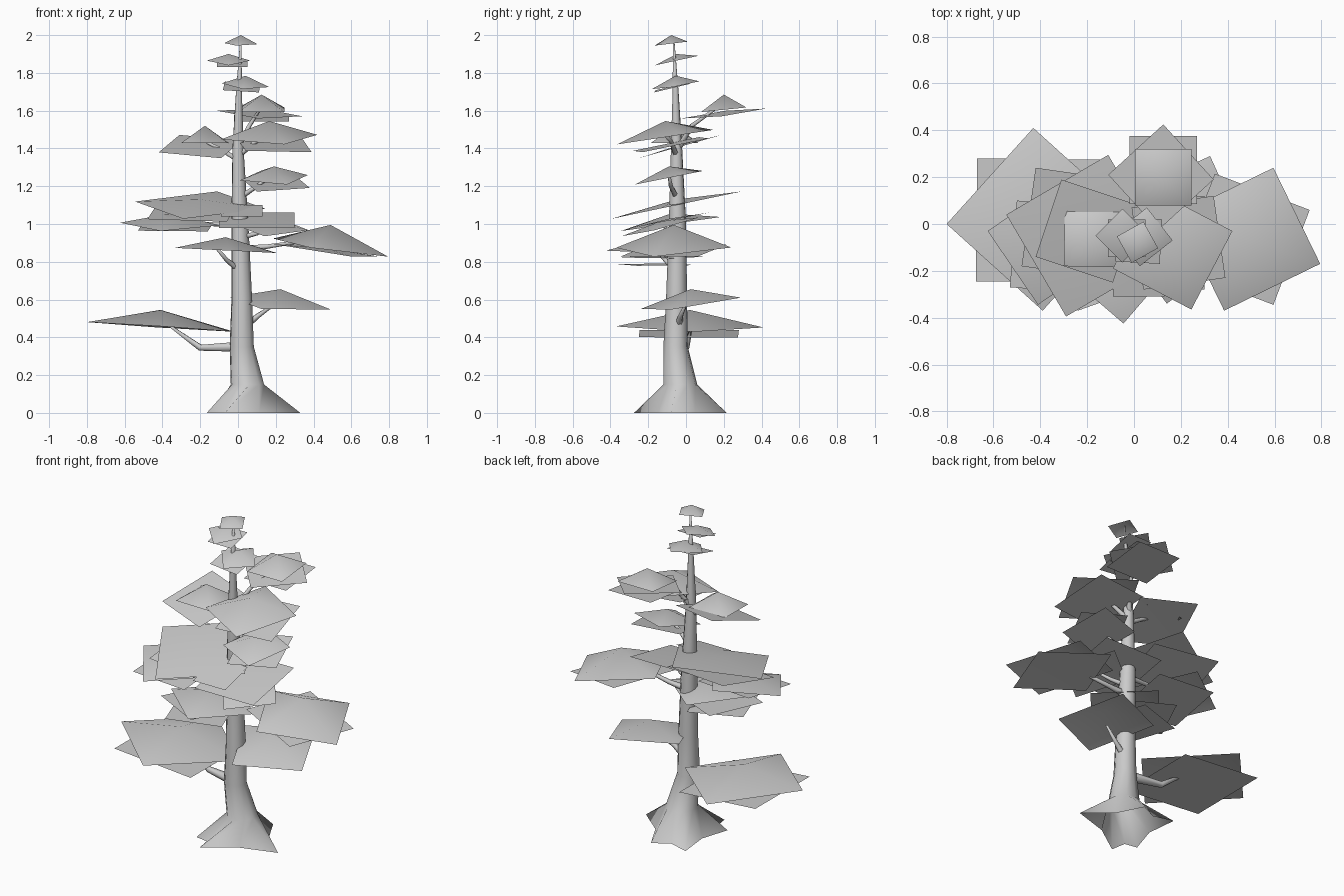
import bpy
import bmesh
import math
from mathutils import Vector

cube = bpy.data.objects.get("Cube")
if cube:
    bpy.data.objects.remove(cube, do_unlink=True)

# One plain grey for the whole tree
grey = bpy.data.materials.new("light_grey")
grey.use_nodes = True
grey.diffuse_color = (0.6, 0.6, 0.6, 1)
shader = next(n for n in grey.node_tree.nodes if n.type == "BSDF_PRINCIPLED")
shader.inputs["Base Color"].default_value = (0.6, 0.6, 0.6, 1)
shader.inputs["Roughness"].default_value = 0.9


def finish(name, bm):
    """Turn a bmesh into a smooth-shaded grey object."""
    mesh = bpy.data.meshes.new(name)
    for face in bm.faces:
        face.smooth = True
    bm.to_mesh(mesh)
    bm.free()
    mesh.materials.append(grey)
    obj = bpy.data.objects.new(name, mesh)
    bpy.context.scene.collection.objects.link(obj)


def foliage(name, centre, corner, slope=(0, 0), dome=0.0):
    """Square leaf sheet: corner is the offset from centre to one corner."""
    bm = bmesh.new()
    cx, cy, cz = centre
    dx, dy = corner
    rim = []
    for _ in range(4):
        height = cz + slope[0] * dx + slope[1] * dy
        rim.append(bm.verts.new((cx + dx, cy + dy, height)))
        dx, dy = -dy, dx
    apex = bm.verts.new((cx, cy, cz + dome))
    for i in range(4):
        bm.faces.new((rim[i], rim[(i + 1) % 4], apex))
    finish(name, bm)


def skin(bm, rings):
    """Bridge rings of vertices into a tube with a closed end."""
    sides = len(rings[0])
    for low, high in zip(rings, rings[1:]):
        for i in range(sides):
            j = (i + 1) % sides
            bm.faces.new((low[i], low[j], high[j], high[i]))
    bm.faces.new(rings[-1])


def branch(name, points, start=0.016, end=0.007):
    """Tapered six-sided limb along a short path."""
    bm = bmesh.new()
    path = [Vector(p) for p in points]
    rings = []
    for i, p in enumerate(path):
        along = path[min(i + 1, len(path) - 1)] - path[max(i - 1, 0)]
        turn = along.to_track_quat("Z", "Y")
        r = start + (end - start) * i / (len(path) - 1)
        ring = []
        for k in range(6):
            a = math.tau * k / 6
            ring.append(bm.verts.new(p + turn @ Vector((r * math.cos(a), r * math.sin(a), 0))))
        rings.append(ring)
    skin(bm, rings)
    finish(name, bm)


# Root tips on the ground, with hollows drawn in between them
tips = [Vector(p) for p in
        ((0.33, -0.08, 0), (0.09, 0.215, 0), (-0.13, 0.19, 0), (-0.165, -0.17, 0), (-0.07, -0.275, 0))]
heart = Vector((0.04, -0.03, 0))
bm = bmesh.new()
base = []
for i, tip in enumerate(tips):
    middle = (tip + tips[(i + 1) % 5]) / 2
    base.append(bm.verts.new(tip))
    base.append(bm.verts.new(heart.lerp(middle, 0.8)))

# Trunk rings above the roots: x, y, z, radius
trunk_rings = [
    (0.05, -0.03, 0.15, 0.09),
    (0.02, -0.055, 0.35, 0.065),
    (0.02, -0.05, 0.6, 0.056),
    (0.01, -0.045, 1, 0.046),
    (0, -0.05, 1.4, 0.03),
    (0.005, -0.055, 1.7, 0.016),
    (0.015, -0.065, 1.97, 0.004),
]
rings = [base]
for x, y, z, r in trunk_rings:
    ring = []
    for k in range(10):
        a = math.tau * k / 10 - 0.2
        ring.append(bm.verts.new((x + r * math.cos(a), y + r * math.sin(a), z)))
    rings.append(ring)
skin(bm, rings)
finish("trunk", bm)

# Limbs
branch("low_right_limb", [(0, -0.05, 0.35), (-0.2, 0, 0.345), (-0.36, 0.03, 0.46)], 0.03)
branch("low_left_limb", [(0.04, -0.04, 0.46), (0.1, -0.03, 0.51), (0.2, 0, 0.58)], 0.022)
branch("middle_left_limb", [(0.02, -0.05, 0.87), (0.15, -0.05, 0.88), (0.42, -0.07, 0.92)], 0.02)
branch("middle_right_limb", [(0, -0.05, 0.99), (-0.15, -0.06, 1), (-0.34, -0.08, 1.02)])
branch("front_limb", [(0, -0.06, 0.76), (-0.06, -0.11, 0.81), (-0.12, -0.17, 0.88)])
branch("inner_left_limb", [(0.02, -0.05, 0.93), (0.1, -0.08, 0.95), (0.18, -0.12, 0.99)])
branch("upper_back_limb", [(0, -0.04, 1.4), (0.06, 0.03, 1.52), (0.125, 0.17, 1.62)])
branch("upper_left_limb", [(0, -0.05, 1.36), (0.1, -0.08, 1.44), (0.17, -0.12, 1.48)])
branch("upper_right_limb", [(0, -0.05, 1.34), (-0.1, -0.05, 1.4), (-0.18, -0.05, 1.44)])
branch("high_left_limb", [(0.01, -0.05, 1.14), (0.1, -0.08, 1.2), (0.18, -0.09, 1.26)])

# Low foliage
foliage("low_right_foliage", (-0.41, 0.02, 0.455), (0.39, 0.02), (-0.065, -0.01), 0.09)
foliage("low_right_underlayer", (-0.41, 0.015, 0.42), (0.265, 0.26), (-0.075, 0))
foliage("low_left_foliage", (0.225, 0.025, 0.58), (0.265, -0.1), (-0.07, 0.14), 0.075)

# Middle foliage
foliage("middle_left_foliage", (0.49, -0.065, 0.875), (0.305, -0.105), (-0.14, 0.05), 0.12)
foliage("middle_left_underlayer", (0.47, -0.065, 0.86), (0.28, 0.125), (-0.14, 0.05), 0.01)
foliage("front_foliage", (-0.065, -0.155, 0.86), (0.27, 0.02), (-0.05, 0), 0.07)
foliage("front_underlayer", (-0.15, -0.13, 0.825), (0.23, 0.08), (-0.03, 0))
foliage("front_bottom_layer", (-0.14, -0.16, 0.785), (0.1, 0.21), (-0.03, 0))
foliage("middle_right_foliage", (-0.36, -0.08, 1), (-0.265, 0.05), (0, 0.14), 0.055)
foliage("middle_right_underlayer", (-0.33, -0.1, 0.985), (0.2, 0.17), (0, 0.12))
foliage("wide_right_foliage", (-0.2, -0.05, 1.1), (-0.345, 0.09), (0, 0.21), 0.03)
foliage("wide_right_underlayer", (-0.24, 0, 1.065), (-0.18, 0.24), (0, 0.22))
foliage("inner_left_foliage", (0.17, -0.135, 0.985), (0.205, -0.03), (-0.05, 0.25), 0.03)
foliage("inner_front_foliage", (0.02, -0.2, 1.07), (0.11, 0.11), (0, 0.27))
foliage("inner_front_underlayer", (0.1, -0.08, 1.02), (0.2, 0.2), (0, 0.2), 0.01)

# Upper foliage
foliage("high_left_foliage", (0.19, -0.09, 1.245), (0.18, 0.07), (0, 0.2), 0.06)
foliage("high_left_underlayer", (0.2, -0.07, 1.215), (0.1, 0.18), (0, 0.24))
foliage("upper_right_foliage", (-0.175, -0.06, 1.43), (0.125, 0.12), (0, 0), 0.09)
foliage("upper_right_underlayer", (-0.2, -0.03, 1.41), (-0.11, 0.22), (0, 0.28), 0.01)
foliage("upper_left_foliage", (0.165, -0.11, 1.46), (0.255, 0.08), (0, 0.15), 0.085)
foliage("upper_left_underlayer", (0.19, -0.08, 1.42), (0.15, 0.2), (-0.05, 0.2))
foliage("upper_back_foliage", (0.125, 0.2, 1.605), (0.12, 0.12), (0, 0.1), 0.08)
foliage("upper_back_underlayer", (0.115, 0.2, 1.585), (0.01, 0.225), (-0.06, 0.12))
foliage("upper_back_bottom_layer", (0.125, 0.23, 1.56), (0.145, 0.145), (0, 0.12))

# Crown
foliage("crown_lower_foliage", (0.04, -0.055, 1.735), (0.125, -0.015), (-0.06, 0.17), 0.05)
foliage("crown_lower_underlayer", (0.02, -0.07, 1.725), (0.1, 0.09), (-0.05, 0.24))
foliage("crown_middle_foliage", (-0.05, -0.05, 1.865), (0.115, 0), (0, 0.22), 0.035)
foliage("crown_middle_underlayer", (-0.03, -0.06, 1.85), (0.08, 0.08), (0, 0.24))
foliage("crown_tip_foliage", (0.015, -0.078, 1.955), (0.088, -0.025), (0, 0.12), 0.045)
